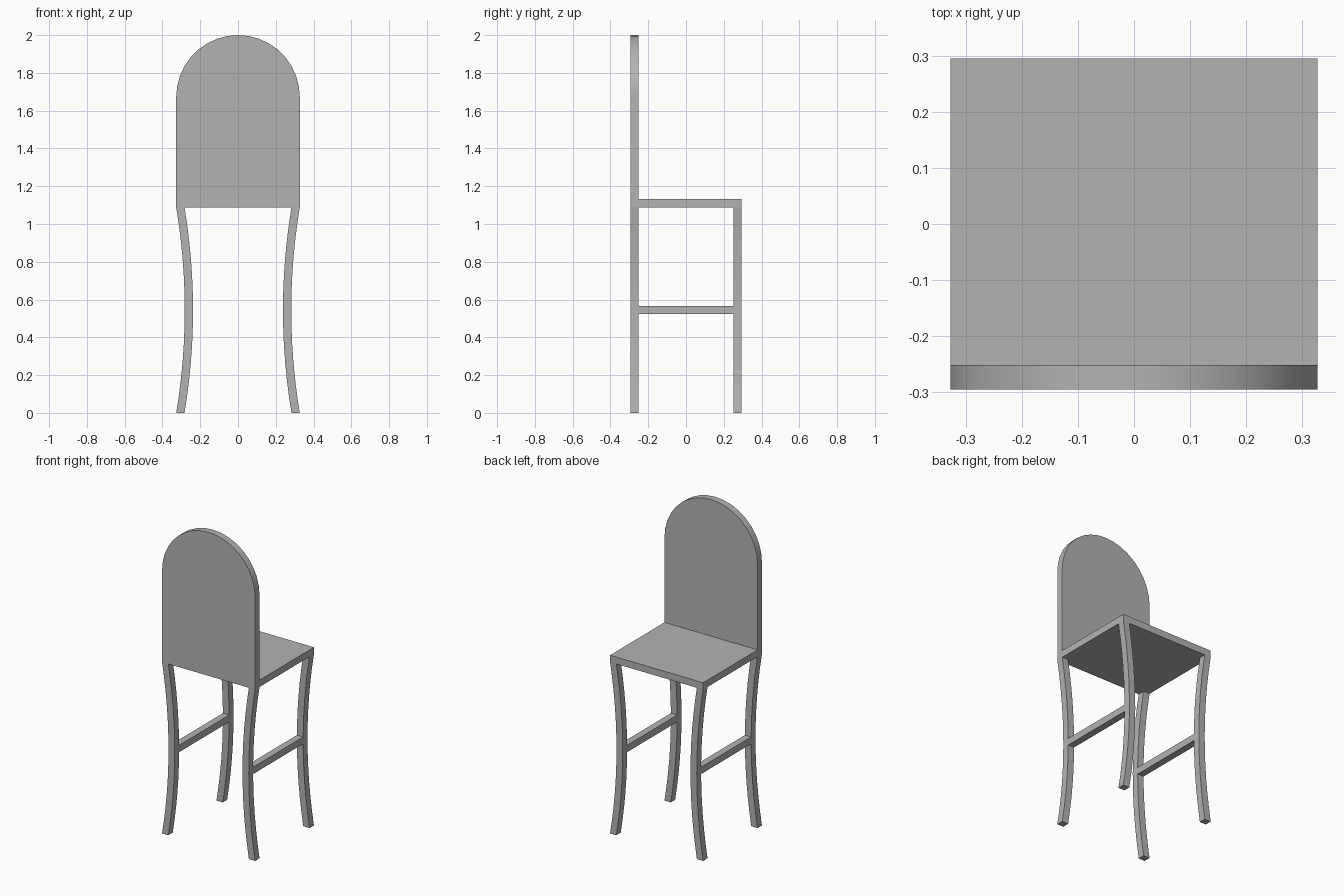
import bpy, bmesh, math

if "Cube" in bpy.data.objects:
    bpy.data.objects.remove(bpy.data.objects["Cube"], do_unlink=True)

HALF_W, HALF_D, T = 0.327, 0.295, 0.044   # half width, half depth, board thickness
SEAT_BOTTOM, SEAT_TOP, TOP = 1.088, 1.132, 2.0
BOW = 0.045                               # how far the legs curve inward
LEG_STEPS, ARCH_STEPS = 12, 18

grey = bpy.data.materials.new("plain grey")
grey.use_nodes = True
grey.diffuse_color = (0.45, 0.45, 0.45, 1)
grey.node_tree.nodes["Principled BSDF"].inputs["Base Color"].default_value = grey.diffuse_color


def extrude_profile(name, outline, y0, y1):
    """Extrude a closed x-z outline from y0 to y1."""
    bm = bmesh.new()
    face = bm.faces.new([bm.verts.new((x, y0, z)) for x, z in outline])
    moved = bmesh.ops.extrude_face_region(bm, geom=[face])["geom"]
    bmesh.ops.translate(bm, vec=(0, y1 - y0, 0),
                        verts=[g for g in moved if isinstance(g, bmesh.types.BMVert)])
    bmesh.ops.recalc_face_normals(bm, faces=bm.faces)
    mesh = bpy.data.meshes.new(name)
    bm.to_mesh(mesh)
    bm.free()
    mesh.materials.append(grey)
    obj = bpy.data.objects.new(name, mesh)
    bpy.context.collection.objects.link(obj)
    bpy.ops.object.select_all(action="DESELECT")
    obj.select_set(True)
    bpy.context.view_layer.objects.active = obj
    bpy.ops.object.shade_smooth_by_angle(angle=math.radians(30))
    return obj


def rectangle(x0, x1, z0, z1):
    return [(x0, z0), (x1, z0), (x1, z1), (x0, z1)]


# Backrest: straight sides with a half-round top
arch = [(HALF_W * math.cos(math.pi * i / ARCH_STEPS),
         TOP - HALF_W + HALF_W * math.sin(math.pi * i / ARCH_STEPS))
        for i in range(ARCH_STEPS + 1)]
extrude_profile("backrest", [(-HALF_W, SEAT_BOTTOM), (HALF_W, SEAT_BOTTOM)] + arch,
                -HALF_D, -HALF_D + T)

# Seat board
extrude_profile("seat", rectangle(-HALF_W, HALF_W, SEAT_BOTTOM, SEAT_TOP),
                -HALF_D + T, HALF_D)


# Bowed legs and side rails
def leg_outer(i):
    u = 2 * i / LEG_STEPS - 1
    return HALF_W - BOW * (1 - u * u), SEAT_BOTTOM * i / LEG_STEPS


outer = [leg_outer(i) for i in range(LEG_STEPS + 1)]
inner = [(x - T, z) for x, z in reversed(outer)]
rail_x = HALF_W - BOW

for side, s in (("left", 1), ("right", -1)):
    leg = [(s * x, z) for x, z in outer + inner]
    extrude_profile("front_leg_" + side, leg, -HALF_D, -HALF_D + T)
    extrude_profile("back_leg_" + side, leg, HALF_D - T, HALF_D)
    extrude_profile("side_rail_" + side,
                    rectangle(s * (rail_x - T), s * rail_x, 0.523, 0.567),
                    -HALF_D + T, HALF_D - T)
